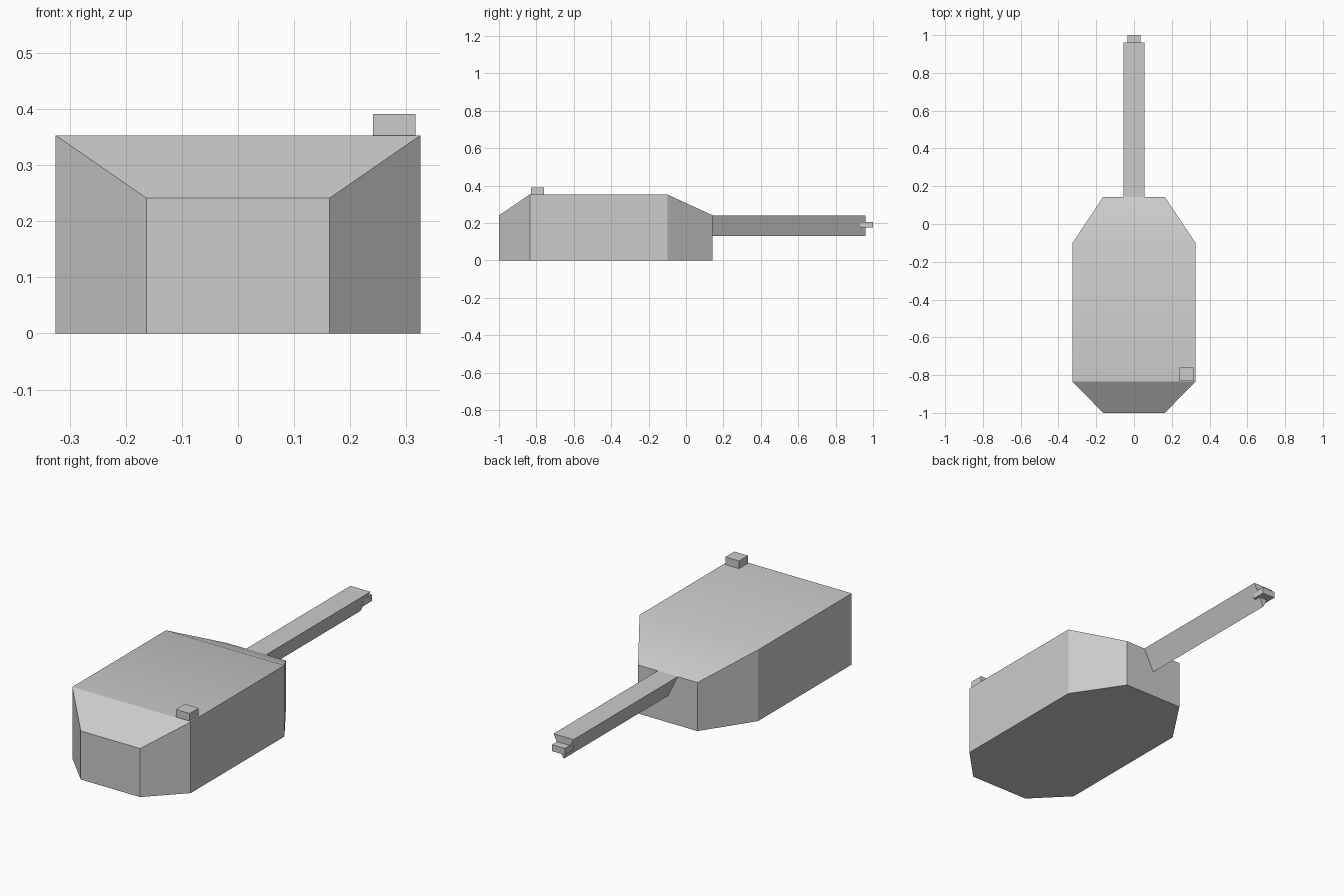
import bpy
import bmesh
import math

cube = bpy.data.objects.get("Cube")
if cube:
    bpy.data.objects.remove(cube, do_unlink=True)

grey = bpy.data.materials.new("plain_grey")
grey.use_nodes = True
colour = (0.6, 0.6, 0.6, 1)
grey.diffuse_color = colour
grey.node_tree.nodes["Principled BSDF"].inputs["Base Color"].default_value = colour


def finish(name, bm):
    """Turn a bmesh into a shaded object."""
    bmesh.ops.recalc_face_normals(bm, faces=bm.faces[:])
    mesh = bpy.data.meshes.new(name)
    bm.to_mesh(mesh)
    bm.free()
    mesh.materials.append(grey)
    obj = bpy.data.objects.new(name, mesh)
    bpy.context.collection.objects.link(obj)
    bpy.ops.object.select_all(action="DESELECT")
    obj.select_set(True)
    bpy.context.view_layer.objects.active = obj
    bpy.ops.object.shade_smooth_by_angle(angle=math.radians(30))
    return obj


def box(name, low, high):
    bm = bmesh.new()
    bmesh.ops.create_cube(bm, size=1)
    for v in bm.verts:
        v.co = [(a + b) / 2 + c * (b - a) for a, b, c in zip(low, high, v.co)]
    return finish(name, bm)


# Turret body: stations along y as (y, half width, roof height)
stations = [(-1, 0.163, 0.241), (-0.835, 0.325, 0.353),
            (-0.1, 0.325, 0.353), (0.143, 0.163, 0.241)]
bm = bmesh.new()
rings = [[bm.verts.new(p) for p in ((-w, y, 0), (w, y, 0), (w, y, h), (-w, y, h))]
         for y, w, h in stations]
for a, b in zip(rings, rings[1:]):
    for i in range(1, 4):
        j = (i + 1) % 4
        bm.faces.new((a[i], a[j], b[j], b[i]))
bm.faces.new(rings[0])
bm.faces.new(rings[-1])
# One flat octagonal floor
bm.faces.new([r[0] for r in rings] + [r[1] for r in reversed(rings)])
finish("turret_body", bm)

# Gun barrel: triangular bar with its point downwards
bm = bmesh.new()
ends = [[bm.verts.new((x, y, z)) for x, z in ((-0.055, 0.241), (0.055, 0.241), (0, 0.131))]
        for y in (0.142, 0.96)]
for end in ends:
    bm.faces.new(end)
for i in range(3):
    j = (i + 1) % 3
    bm.faces.new((ends[0][i], ends[0][j], ends[1][j], ends[1][i]))
finish("gun_barrel", bm)

# Muzzle block and roof sight
box("muzzle_block", (-0.035, 0.93, 0.175), (0.035, 1, 0.207))
box("roof_sight", (0.241, -0.83, 0.353), (0.316, -0.76, 0.391))
